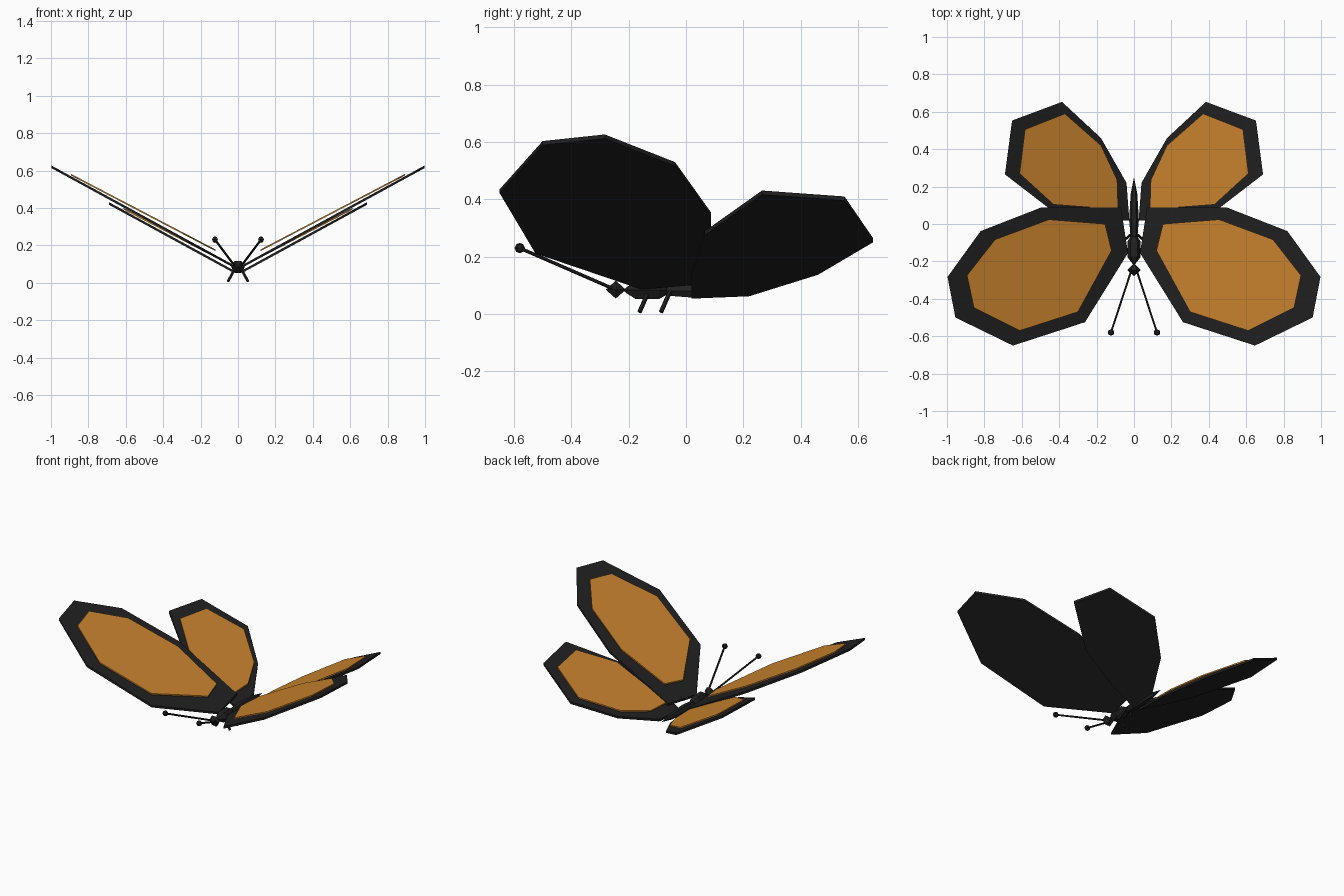
import bpy, bmesh, math
from mathutils import Vector

if "Cube" in bpy.data.objects:
    bpy.data.objects.remove(bpy.data.objects["Cube"])


def material(name, rgb):
    m = bpy.data.materials.new(name)
    m.diffuse_color = (*rgb, 1)
    m.use_nodes = True
    m.node_tree.nodes["Principled BSDF"].inputs["Base Color"].default_value = m.diffuse_color
    return m


BLACK = material("soft_black", (0.015, 0.015, 0.015))
ORANGE = material("orange", (0.60, 0.235, 0.028))


def finish(bm, name, mat):
    bmesh.ops.recalc_face_normals(bm, faces=bm.faces)
    me = bpy.data.meshes.new(name)
    bm.to_mesh(me)
    bm.free()
    me.materials.append(mat)
    ob = bpy.data.objects.new(name, me)
    bpy.context.collection.objects.link(ob)
    return ob


def plate(name, outline, side, base, slope, thick, mat):
    """Flat polygon lying on the tilted plane z = base + slope * |x|."""
    bm = bmesh.new()
    top = [bm.verts.new((side * x, y, base + slope * x)) for x, y in outline]
    low = [bm.verts.new((side * x, y, base + slope * x - thick)) for x, y in outline]
    n = len(outline)
    bm.faces.new(top)
    bm.faces.new(low)
    for i in range(n):
        j = (i + 1) % n
        bm.faces.new((top[i], top[j], low[j], low[i]))
    return finish(bm, name, mat)


def lathe(name, stations, mat, sides=6):
    """Body part along y from (y, z, radius) stations with pointed ends."""
    bm = bmesh.new()
    rings = []
    for y, z, r in stations:
        rings.append([bm.verts.new((r * math.cos(2 * math.pi * i / sides), y,
                                    z + r * math.sin(2 * math.pi * i / sides)))
                      for i in range(sides)])
    for a, b in zip(rings, rings[1:]):
        for i in range(sides):
            j = (i + 1) % sides
            bm.faces.new((a[i], a[j], b[j], b[i]))
    bmesh.ops.remove_doubles(bm, verts=bm.verts, dist=1e-5)
    return finish(bm, name, mat)


def rod(name, a, b, r, mat, sides=6):
    a, b = Vector(a), Vector(b)
    bm = bmesh.new()
    bmesh.ops.create_cone(bm, cap_ends=True, segments=sides, radius1=r, radius2=r,
                          depth=(b - a).length)
    ob = finish(bm, name, mat)
    ob.location = (a + b) / 2
    ob.rotation_euler = (b - a).to_track_quat('Z', 'Y').to_euler()
    return ob


# wing outlines (x, y) seen from above
fore = [(.07, .088), (.497, .088), (.82, -.038), (.997, -.283), (.955, -.50),
        (.647, -.65), (.262, -.525), (.032, -.155)]
fore_panel = [(.155, 0), (.455, .024), (.743, -.083), (.893, -.275), (.856, -.447),
              (.61, -.57), (.30, -.47), (.12, -.142)]
hind = [(.025, .02), (.04, .22), (.177, .46), (.385, .653), (.652, .553),
        (.69, .265), (.43, .065), (.18, .02)]
hind_panel = [(.085, .078), (.09, .235), (.176, .42), (.37, .59), (.583, .505),
              (.612, .27), (.43, .104)]

for side, tag in ((1, "right"), (-1, "left")):
    # wings with orange panels just above the dark border plates
    plate(f"front_wing_{tag}", fore, side, .082, .546, .014, BLACK)
    plate(f"front_wing_panel_{tag}", fore_panel, side, .115, .523, .009, ORANGE)
    plate(f"rear_wing_{tag}", hind, side, .054, .546, .014, BLACK)
    plate(f"rear_wing_panel_{tag}", hind_panel, side, .080, .523, .009, ORANGE)

    # antenna and its tip
    rod(f"antenna_{tag}", (side * .01, -.235, .08), (side * .123, -.58, .23), .006, BLACK)
    bm = bmesh.new()
    bmesh.ops.create_uvsphere(bm, u_segments=6, v_segments=4, radius=.018)
    finish(bm, f"antenna_tip_{tag}", BLACK).location = (side * .123, -.58, .23)

    # legs
    for k, y in enumerate((-.13, -.055)):
        rod(f"leg_{tag}_{k + 1}", (side * .015, y, .08), (side * .053, y - .032, .007),
            .008, BLACK)

# head, thorax, abdomen
lathe("head", [(-.28, .085, 0), (-.245, .085, .036), (-.21, .085, 0)], BLACK)
lathe("thorax", [(-.22, .083, 0), (-.205, .083, .014), (-.175, .083, .036),
                 (-.095, .083, .036), (-.07, .083, .02), (-.06, .083, 0)], BLACK)
lathe("abdomen", [(-.09, .08, 0), (-.07, .08, .018), (.02, .08, .026), (.16, .08, .018),
                  (.25, .08, 0)], BLACK)
